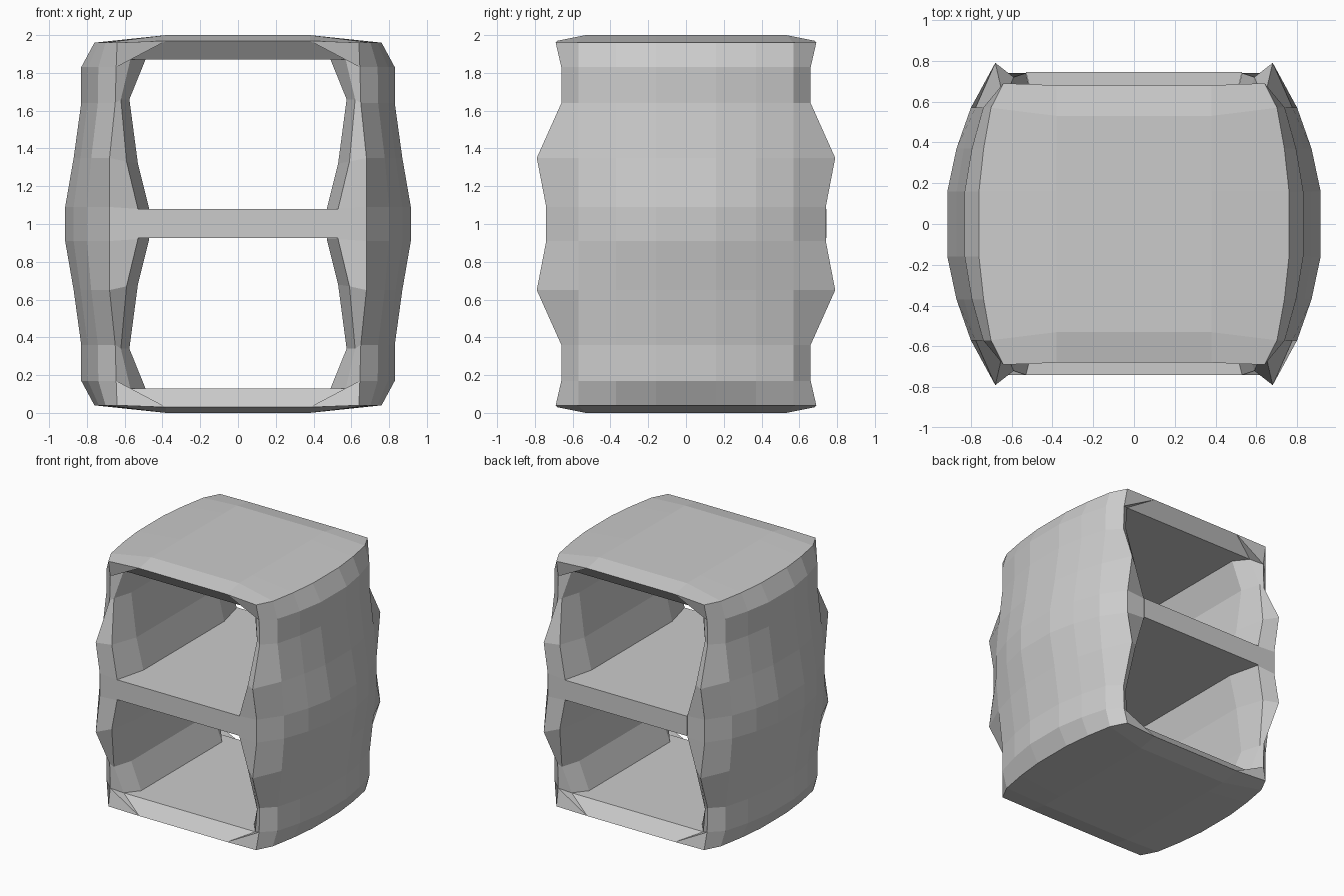
import bpy
import bmesh

default_cube = bpy.data.objects.get("Cube")
if default_cube:
    bpy.data.objects.remove(default_cube)

grey = bpy.data.materials.new("plain_grey")
grey.use_nodes = True
colour = (0.6, 0.6, 0.6, 1)
grey.diffuse_color = colour
grey.node_tree.nodes["Principled BSDF"].inputs["Base Color"].default_value = colour


def finish(bm, name):
    """Turn a bmesh centred on its origin into a flat-shaded object."""
    bmesh.ops.recalc_face_normals(bm, faces=bm.faces[:])
    mesh = bpy.data.meshes.new(name)
    bm.to_mesh(mesh)
    bm.free()
    mesh.materials.append(grey)
    obj = bpy.data.objects.new(name, mesh)
    obj.location.z = 1
    bpy.context.collection.objects.link(obj)
    return obj


def strip(bm, first, second):
    """Join two equally long rows of vertices with quads."""
    for i in range(len(first) - 1):
        bm.faces.new((first[i], first[i + 1], second[i + 1], second[i]))


# Shell: one eighth of the bulging frame, measured from its centre
bm = bmesh.new()

# Outer skin side rows: height, bulge width, front edge width, front edge depth
side_rows = [
    (0, .915, .68, .74),
    (.09, .915, .68, .74),
    (.35, .87, .68, .79),
    (.64, .83, .65, .66),
    (.83, .83, .645, .66),
    (.96, .76, .64, .69),
]
# Column depth and how far the bulge has fallen towards the front edge
columns = [(0, 0), (.16, 0), (.37, .19), (.57, .49)]
rows = []
for z, bulge, edge, depth in side_rows:
    row = [bm.verts.new((bulge + (edge - bulge) * fall, -y, z)) for y, fall in columns]
    rows.append(row + [bm.verts.new((edge, -depth, z))])

# Outer skin over the flat top, dipping at the front edge
for x in (.38, 0):
    row = [bm.verts.new((x, -min(y, .53), 1)) for y, fall in columns]
    rows.append(row + [bm.verts.new((x, -.68, .97))])
for lower, upper in zip(rows, rows[1:]):
    strip(bm, lower, upper)

# Opening: flared mouth, throat and middle
mouth = [(.53, .74, 0), (.53, .74, .08), (.59, .72, .33),
         (.62, .65, .66), (.57, .6, .87), (0, .6, .87)]
throat = [(.47, 0), (.47, .08), (.53, .32), (.575, .66), (.49, .87), (0, .87)]
lip = [bm.verts.new((x, -y, z)) for x, y, z in mouth]
inner = [bm.verts.new((x, -.5, z)) for x, z in throat]
middle = [bm.verts.new((x, 0, z)) for x, z in throat]
strip(bm, lip, inner)
strip(bm, inner, middle)

# Front face of the pillar and of the top edge
edge = [row[-1] for row in rows]
strip(bm, edge[:5], lip[:5])
bm.faces.new((edge[4], edge[5], edge[6]))
bm.faces.new((edge[4], edge[6], lip[4]))
strip(bm, edge[6:], lip[4:])

# Mirror the eighth across all three planes
for axis in "XYZ":
    bmesh.ops.mirror(bm, geom=bm.verts[:] + bm.edges[:] + bm.faces[:],
                     axis=axis, merge_dist=.0005)
bmesh.ops.remove_doubles(bm, verts=bm.verts[:], dist=.0005)
finish(bm, "shell")

# Shelf: a slab following the flared openings
bm = bmesh.new()
half = [(.53, -.74), (.47, -.5), (.47, .5), (.53, .745)]
outline = half + [(-x, y) for x, y in reversed(half)]
base = bm.faces.new([bm.verts.new((x, y, -.075)) for x, y in outline])
slab = bmesh.ops.extrude_face_region(bm, geom=[base])
top = [v for v in slab["geom"] if isinstance(v, bmesh.types.BMVert)]
bmesh.ops.translate(bm, verts=top, vec=(0, 0, .155))
finish(bm, "shelf")
